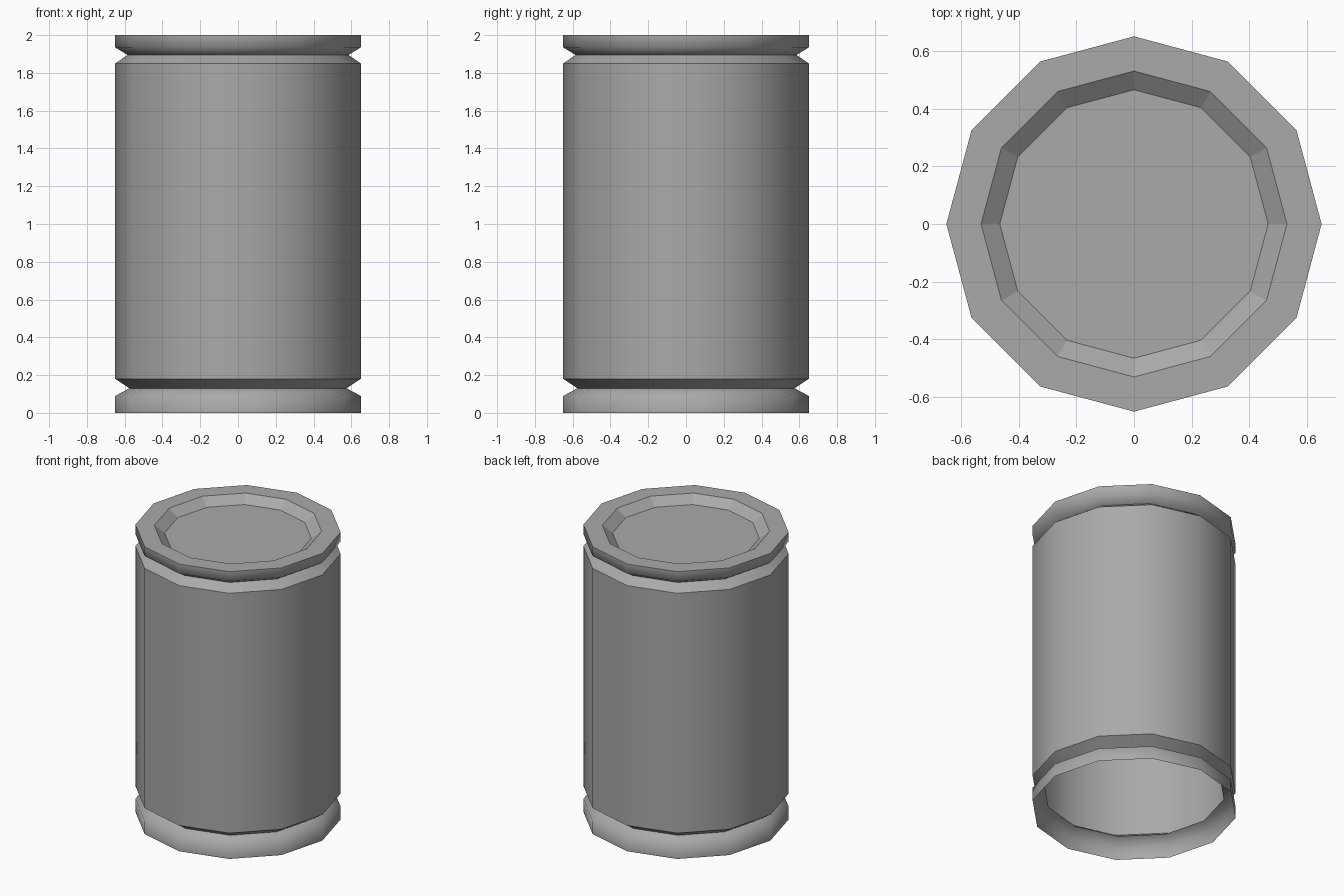
import bpy
import bmesh
from math import cos, sin, tau

SIDES = 12

cube = bpy.data.objects.get("Cube")
if cube:
    bpy.data.objects.remove(cube, do_unlink=True)

# Plain grey metal
metal = bpy.data.materials.new("grey_metal")
metal.use_nodes = True
grey = (0.4, 0.4, 0.4, 1.0)
metal.diffuse_color = grey
metal.node_tree.nodes["Principled BSDF"].inputs["Base Color"].default_value = grey


def lathe(name, profile, smooth=True, cap=False):
    """Spin (radius, height) points, listed bottom to top, around z."""
    bm = bmesh.new()
    rings = [[bm.verts.new((r * cos(tau * i / SIDES), r * sin(tau * i / SIDES), z))
              for i in range(SIDES)] for r, z in profile]
    for low, high in zip(rings, rings[1:]):
        for i in range(SIDES):
            j = (i + 1) % SIDES
            bm.faces.new((low[i], low[j], high[j], high[i])).smooth = smooth
    if cap:
        bm.faces.new(rings[-1])
    mesh = bpy.data.meshes.new(name)
    bm.to_mesh(mesh)
    bm.free()
    mesh.materials.append(metal)
    obj = bpy.data.objects.new(name, mesh)
    bpy.context.collection.objects.link(obj)
    return obj


# Open bottom rim, with the lower half of its groove
lathe("bottom_rim", [(0.65, 0), (0.65, 0.09), (0.575, 0.13)])
lathe("lower_neck", [(0.575, 0.13), (0.65, 0.18)])

# Main wall
lathe("can_body", [(0.65, 0.18), (0.65, 1.85)])

# Top rim above the upper groove
lathe("upper_neck", [(0.65, 1.85), (0.585, 1.895)])
lathe("top_rim", [(0.585, 1.895), (0.65, 1.935), (0.65, 2)])

# Faceted lid with a recessed centre
lathe("lid", [(0.65, 2), (0.53, 2), (0.465, 1.95)], smooth=False, cap=True)
